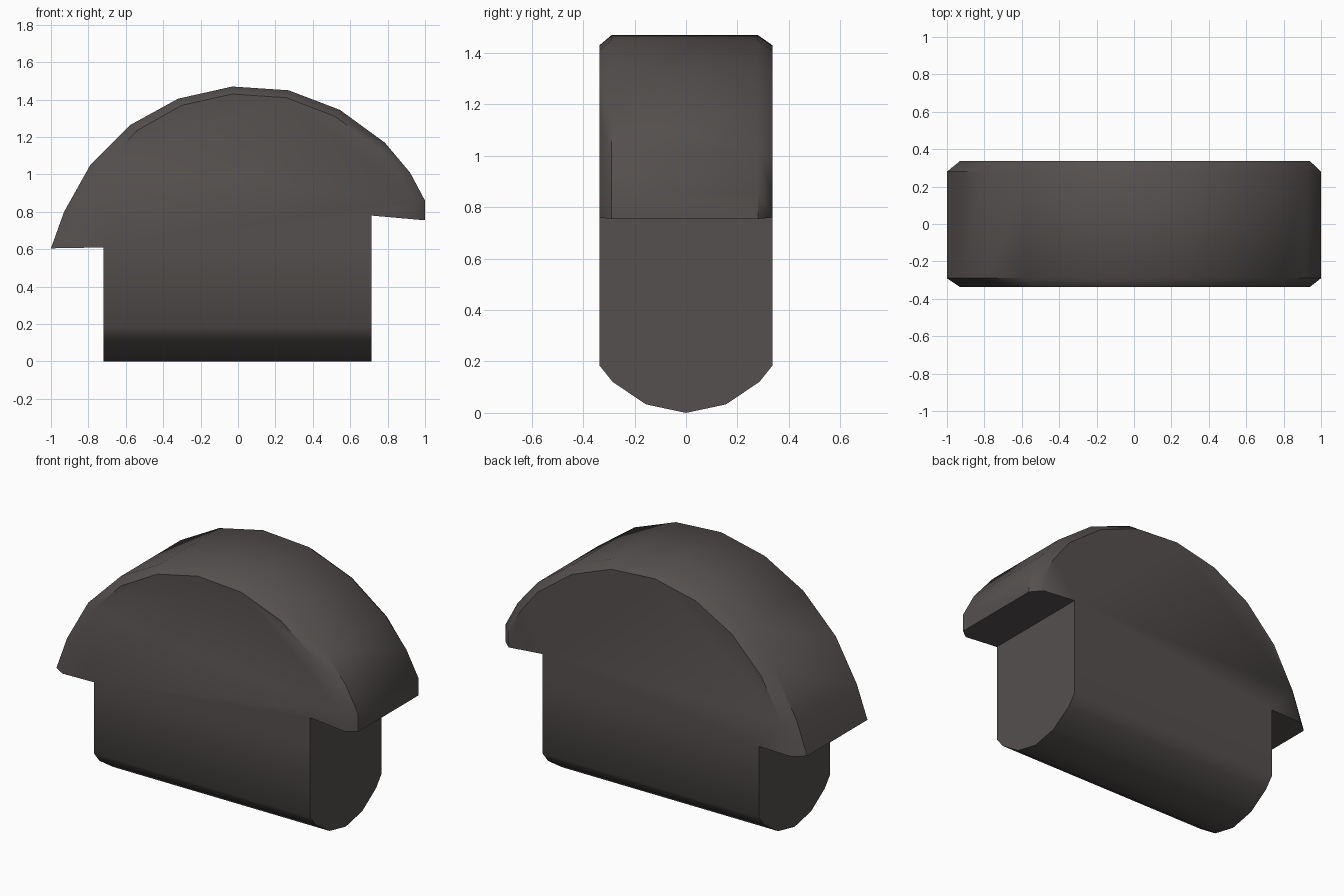
import bpy, bmesh, math

if "Cube" in bpy.data.objects:
    bpy.data.objects.remove(bpy.data.objects["Cube"])

W = 0.337                      # half depth
XL, XR, ZS = -0.72, 0.715, 0.61  # stem sides and shoulder height
ZR = 0.78                      # right shoulder height

# Crown arc: outer rim and the inset outline on the flat sides
outer = [(-1, .605), (-.93, .80), (-.79, 1.05), (-.575, 1.265), (-.32, 1.405),
         (-.03, 1.47), (.27, 1.45), (.545, 1.345), (.785, 1.17), (.92, 1.01),
         (1, .86), (1, .755)]
inner = [(-.93, .606), (-.87, .79), (-.735, 1.035), (-.54, 1.235), (-.30, 1.37),
         (-.03, 1.43), (.26, 1.41), (.52, 1.31), (.75, 1.14), (.86, 1.0),
         (.94, .86), (.94, .76)]
# Rounded underside of the stem, (y, z)
half = [(W, ZS), (W, .185), (.285, .12), (.155, .033)]
section = half + [(0, 0)] + [(-y, z) for y, z in reversed(half)]

bm = bmesh.new()


def face(points):
    bm.faces.new([bm.verts.new(p) for p in points])


def loft(a, b):
    for i in range(len(a) - 1):
        face([a[i], a[i + 1], b[i + 1], b[i]])


# Crown surface with chamfered rims
rows = [[(x, y, z) for x, z in prof] for prof, y in
        ((inner, -W), (outer, -.29), (outer, .28), (inner, W))]
for a, b in zip(rows, rows[1:]):
    loft(a, b)

# Flat sides of the crown
for y in (-W, W):
    face([(x, y, z) for x, z in inner + [(XR, ZR), (XR, ZS), (XL, ZS)]])

# Shoulders under the crown
for i, x, z in ((0, XL, ZS), (-1, XR, ZR)):
    face([r[i] for r in rows] + [(x, W, z), (x, -W, z)])

# Stem with its rounded underside and flat ends
loft([(XL, y, z) for y, z in section], [(XR, y, z) for y, z in section])
face([(XL, y, z) for y, z in section])
face([(XR, y, z) for y, z in section] + [(XR, -W, ZR), (XR, W, ZR)])

bmesh.ops.remove_doubles(bm, verts=bm.verts[:], dist=1e-4)
bmesh.ops.recalc_face_normals(bm, faces=bm.faces[:])

mesh = bpy.data.meshes.new("domed_block")
bm.to_mesh(mesh)
bm.free()
obj = bpy.data.objects.new("domed_block", mesh)
bpy.context.collection.objects.link(obj)

mat = bpy.data.materials.new("dark warm grey")
mat.diffuse_color = (0.09, 0.08, 0.077, 1)
mat.use_nodes = True
mat.node_tree.nodes["Principled BSDF"].inputs["Base Color"].default_value = mat.diffuse_color
mesh.materials.append(mat)

bpy.context.view_layer.objects.active = obj
obj.select_set(True)
bpy.ops.object.shade_smooth_by_angle(angle=math.radians(44))
